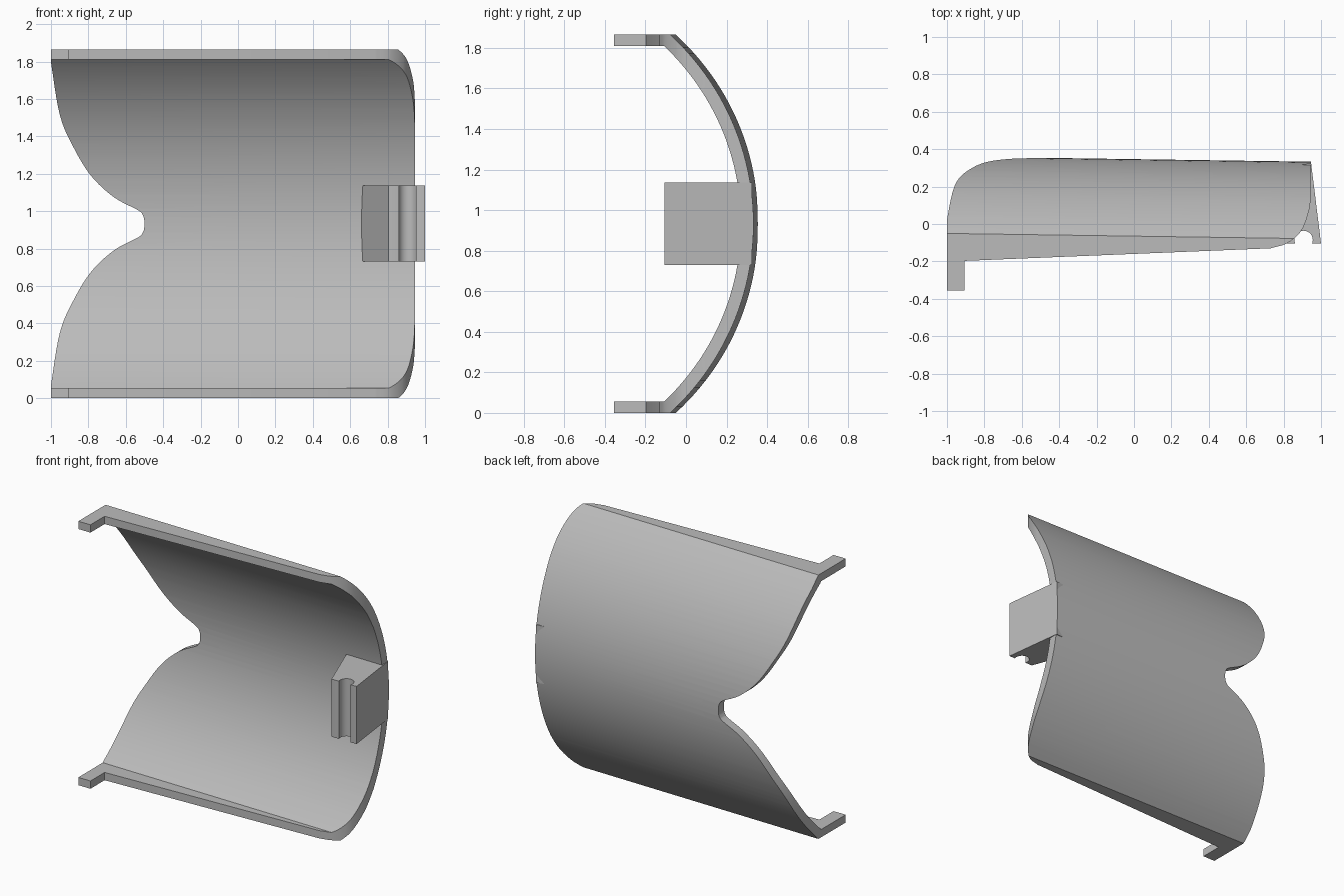
import bpy
import bmesh
import math
from mathutils import Vector

cube = bpy.data.objects.get("Cube")
if cube:
    bpy.data.objects.remove(cube, do_unlink=True)

grey = bpy.data.materials.new("plain grey")
grey.use_nodes = True
grey.diffuse_color = (0.5, 0.5, 0.5, 1)
grey.node_tree.nodes["Principled BSDF"].inputs["Base Color"].default_value = (0.5, 0.5, 0.5, 1)

HEIGHT = 1.865
MID = HEIGHT / 2
LIP = 0.055
CENTRE_Y = -0.908


def prism(name, start, end):
    """Solid between two matching outlines."""
    bm = bmesh.new()
    a = [bm.verts.new(p) for p in start]
    b = [bm.verts.new(p) for p in end]
    bm.faces.new(a)
    bm.faces.new(b[::-1])
    for i in range(len(a)):
        j = (i + 1) % len(a)
        bm.faces.new((a[j], a[i], b[i], b[j]))
    bmesh.ops.recalc_face_normals(bm, faces=bm.faces)
    mesh = bpy.data.meshes.new(name)
    bm.to_mesh(mesh)
    bm.free()
    mesh.materials.append(grey)
    obj = bpy.data.objects.new(name, mesh)
    bpy.context.collection.objects.link(obj)
    return obj


def spline(points, steps=6):
    """Smooth curve through the points."""
    pts = [Vector(p) for p in points]
    pts = [2 * pts[0] - pts[1]] + pts + [2 * pts[-1] - pts[-2]]
    out = []
    for a, b, c, d in zip(pts, pts[1:], pts[2:], pts[3:]):
        for i in range(steps):
            t = i / steps
            out.append(0.5 * (2 * b + (c - a) * t + (2 * a - 5 * b + 4 * c - d) * t ** 2
                              + (3 * b - a - 3 * c + d) * t ** 3))
    return [tuple(p) for p in out] + [tuple(pts[-2])]


def activate(obj):
    bpy.ops.object.select_all(action='DESELECT')
    obj.select_set(True)
    bpy.context.view_layer.objects.active = obj


def cut(obj, cutter, operation):
    cutter.hide_render = True
    mod = obj.modifiers.new("cut", 'BOOLEAN')
    mod.object = cutter
    mod.operation = operation
    mod.solver = 'EXACT'
    activate(obj)
    bpy.ops.object.modifier_apply(modifier=mod.name)
    bpy.data.objects.remove(cutter, do_unlink=True)


def arc(radius, half_height, count=48):
    """Bowed wall points (y, z) from bottom to top."""
    a = math.asin(half_height / radius)
    return [(CENTRE_Y + radius * math.cos(t), MID + radius * math.sin(t))
            for t in (-a + 2 * a * i / count for i in range(count + 1))]


# Bowed shell with a flat lip along each long edge
outer = arc(1.262, MID)
inner = arc(1.2, MID - LIP)
wall = len(outer)
section = (outer + [(-0.5, HEIGHT), (-0.5, HEIGHT - LIP)] + inner[::-1]
           + [(-0.5, LIP), (-0.5, 0)])


def station(x):
    shift = -0.0145 * (x + 0.5)
    return [(x, y + (shift if y > -0.4 else 0), z) for y, z in section]


shell = prism("curved_shell", station(-1.1), station(1.05))

# Trim to the plan outline: end tabs, sloping lip edge and rounded far corner
corner = spline([(0.73, -0.13), (0.82, -0.102), (0.895, -0.035),
                 (0.935, 0.07), (0.947, 0.16)])
plan = ([(-1, -0.355), (-0.905, -0.355), (-0.905, -0.197)] + corner
        + [(0.947, 0.6), (-1, 0.6)])
cut(shell, prism("plan_cutter", [(x, y, -0.2) for x, y in plan],
                 [(x, y, 2.1) for x, y in plan]), 'INTERSECT')

# Flared notch in the near end, mirrored about mid height
upper = spline([(-1.005, 0.895), (-0.952, 0.58), (-0.872, 0.395), (-0.78, 0.25),
                (-0.66, 0.14), (-0.535, 0.073), (-0.508, 0.045), (-0.5, 0.015)])
notch = ([(-1.2, 0.895)] + upper + [(x, -z) for x, z in upper[::-1]] + [(-1.2, -0.895)])
cut(shell, prism("notch_cutter", [(x, -0.095, MID + z) for x, z in notch],
                 [(x, 0.7, MID + z) for x, z in notch]), 'DIFFERENCE')

# Clip block with a round groove in its front face
groove = [(0.907 + 0.049 * math.cos(t), -0.085 + 0.049 * math.sin(t))
          for t in (math.pi * (1.13 - 1.26 * i / 20) for i in range(21))]
block = ([(0.655, 0.29), (0.805, -0.105), (0.86, -0.105)] + groove
         + [(0.954, -0.105), (1.0, -0.105), (0.947, 0.325)])
clip = prism("clip_block", [(x, y, 0.73) for x, y in block],
             [(x, y, 1.137) for x, y in block])

for part in (shell, clip):
    activate(part)
    bpy.ops.object.shade_smooth_by_angle(angle=math.radians(25))
